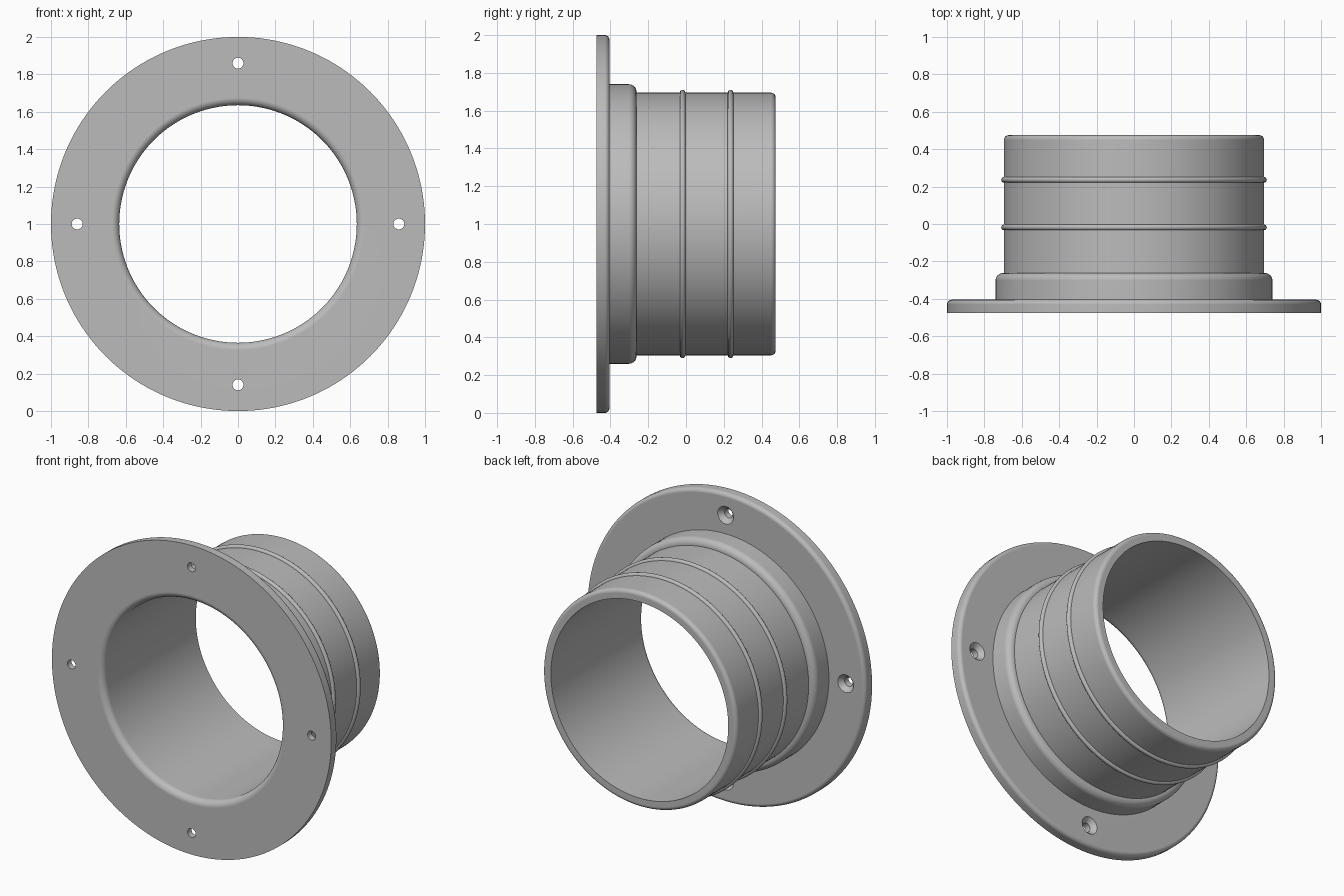
import bpy
import bmesh
from math import pi, sin, cos
from mathutils import Matrix, Vector

cube = bpy.data.objects.get("Cube")
if cube:
    bpy.data.objects.remove(cube, do_unlink=True)

grey = bpy.data.materials.new("light grey")
grey.use_nodes = True
grey.diffuse_color = (0.5, 0.5, 0.5, 1)
grey.node_tree.nodes["Principled BSDF"].inputs["Base Color"].default_value = (0.5, 0.5, 0.5, 1)


def arc(r, y, radius, start, end, steps=8):
    """Points of a rounded corner in (radius, y), angles in quarter turns."""
    angles = [(start + (end - start) * i / steps) * pi / 2 for i in range(steps + 1)]
    return [(r + radius * cos(a), y + radius * sin(a)) for a in angles]


def lathe(name, profile, segments, centre):
    """Revolve a closed (radius, y) profile around the y axis."""
    bm = bmesh.new()
    rings = []
    for i in range(segments):
        a = 2 * pi * i / segments
        rings.append([bm.verts.new((r * sin(a), y, r * cos(a))) for r, y in profile])
    n = len(profile)
    for i in range(segments):
        a, b = rings[i], rings[(i + 1) % segments]
        for j in range(n):
            k = (j + 1) % n
            bm.faces.new((a[j], a[k], b[k], b[j]))
    bmesh.ops.remove_doubles(bm, verts=bm.verts, dist=1e-5)
    bmesh.ops.recalc_face_normals(bm, faces=bm.faces)
    bmesh.ops.transform(bm, matrix=Matrix.Translation(centre), verts=bm.verts)
    mesh = bpy.data.meshes.new(name)
    bm.to_mesh(mesh)
    bm.free()
    mesh.materials.append(grey)
    obj = bpy.data.objects.new(name, mesh)
    bpy.context.collection.objects.link(obj)
    return obj


# Flanged pipe: bore, flange, collar, sleeve with two raised beads
front, back = -0.475, 0.475
flange_back, collar_back = -0.405, -0.262
bore, sleeve, collar = 0.635, 0.695, 0.74
profile = arc(bore + 0.04, front + 0.04, 0.04, 2, 3)
profile += [(1.0, front)]
profile += arc(0.975, flange_back - 0.025, 0.025, 0, 1)
profile += [(collar, flange_back)]
profile += arc(collar - 0.04, collar_back - 0.04, 0.04, 0, 1)
profile += [(sleeve, collar_back)]
for y in (-0.018, 0.236):
    profile += arc(sleeve, y, 0.015, -1, 1)
profile += arc(sleeve - 0.025, back - 0.025, 0.025, 0, 1)
profile += [(bore, back)]
pipe = lathe("flanged_pipe", profile, 160, (0, 0, 1))

# Four countersunk screw holes, wider at the back of the flange
hole = [(0, front - 0.05), (0.029, front - 0.05), (0.029, flange_back - 0.03),
        (0.057, flange_back), (0.057, flange_back + 0.05), (0, flange_back + 0.05)]
bpy.context.view_layer.objects.active = pipe
pipe.select_set(True)
for i in range(4):
    a = i * pi / 2
    cutter = lathe("hole_cutter", hole, 32, Vector((0.86 * sin(a), 0, 1 + 0.86 * cos(a))))
    cutter.hide_render = True
    cut = pipe.modifiers.new("screw_hole", 'BOOLEAN')
    cut.operation = 'DIFFERENCE'
    cut.solver = 'EXACT'
    cut.object = cutter
    bpy.ops.object.modifier_apply(modifier=cut.name)
    bpy.data.objects.remove(cutter, do_unlink=True)

# Smooth rounded parts, with flat faces kept flat
bpy.ops.object.shade_smooth_by_angle(angle=pi / 6)
weighted = pipe.modifiers.new("flat_faces", 'WEIGHTED_NORMAL')
weighted.keep_sharp = True
